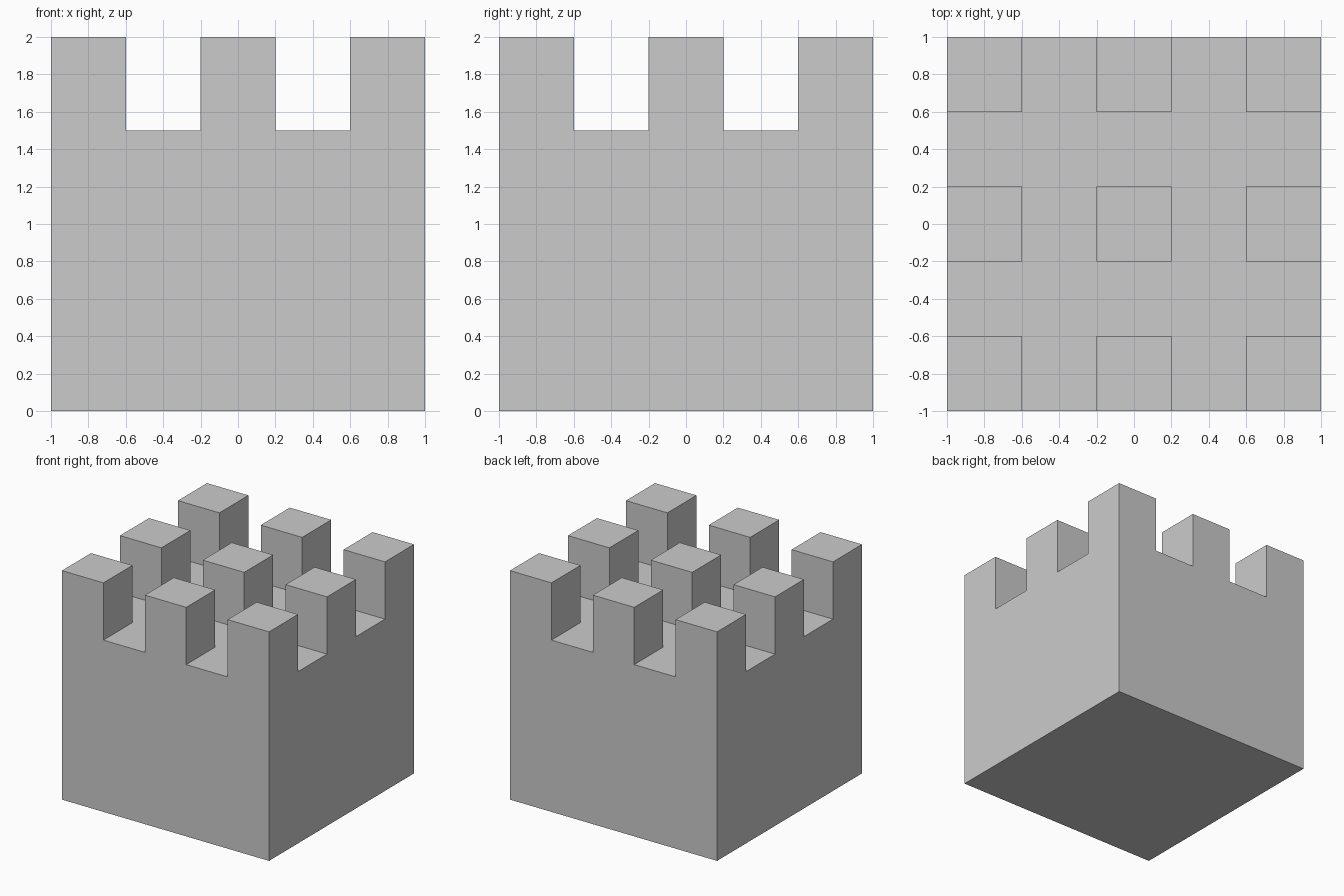
import bpy
import bmesh
import math

if "Cube" in bpy.data.objects:
    bpy.data.objects.remove(bpy.data.objects["Cube"])

HALF = 1.0       # half width of the block
DECK = 1.5       # height of the channel floor
RISE = 0.5       # height of the posts above the floor
CELLS = 5        # post, gap, post, gap, post

bm = bmesh.new()

# Channel floor as a 5 x 5 grid
bmesh.ops.create_grid(bm, x_segments=CELLS, y_segments=CELLS, size=HALF)
for v in bm.verts:
    v.co.z = DECK

# Outer walls and base
rim = [e for e in bm.edges if e.is_boundary]
walls = bmesh.ops.extrude_edge_only(bm, edges=rim)["geom"]
for v in walls:
    if isinstance(v, bmesh.types.BMVert):
        v.co.z = 0.0
bottom = [e for e in bm.edges if all(v.co.z < 0.01 for v in e.verts)]
bmesh.ops.contextual_create(bm, geom=bottom)


# Nine square posts raised from every other cell
def is_post(face):
    c = face.calc_center_median()
    col, row = (int((a + HALF) / (2 * HALF / CELLS)) for a in (c.x, c.y))
    on_deck = all(abs(v.co.z - DECK) < 0.01 for v in face.verts)
    return on_deck and col % 2 == 0 and row % 2 == 0


posts = [f for f in bm.faces if is_post(f)]
for f in bmesh.ops.extrude_discrete_faces(bm, faces=posts)["faces"]:
    for v in f.verts:
        v.co.z = DECK + RISE

# Merge coplanar faces and face everything outward
bmesh.ops.recalc_face_normals(bm, faces=bm.faces)
bmesh.ops.dissolve_limit(bm, angle_limit=math.radians(1),
                         verts=bm.verts, edges=bm.edges)

mesh = bpy.data.meshes.new("castle_tower")
bm.to_mesh(mesh)
bm.free()
bpy.context.collection.objects.link(bpy.data.objects.new("castle_tower", mesh))
